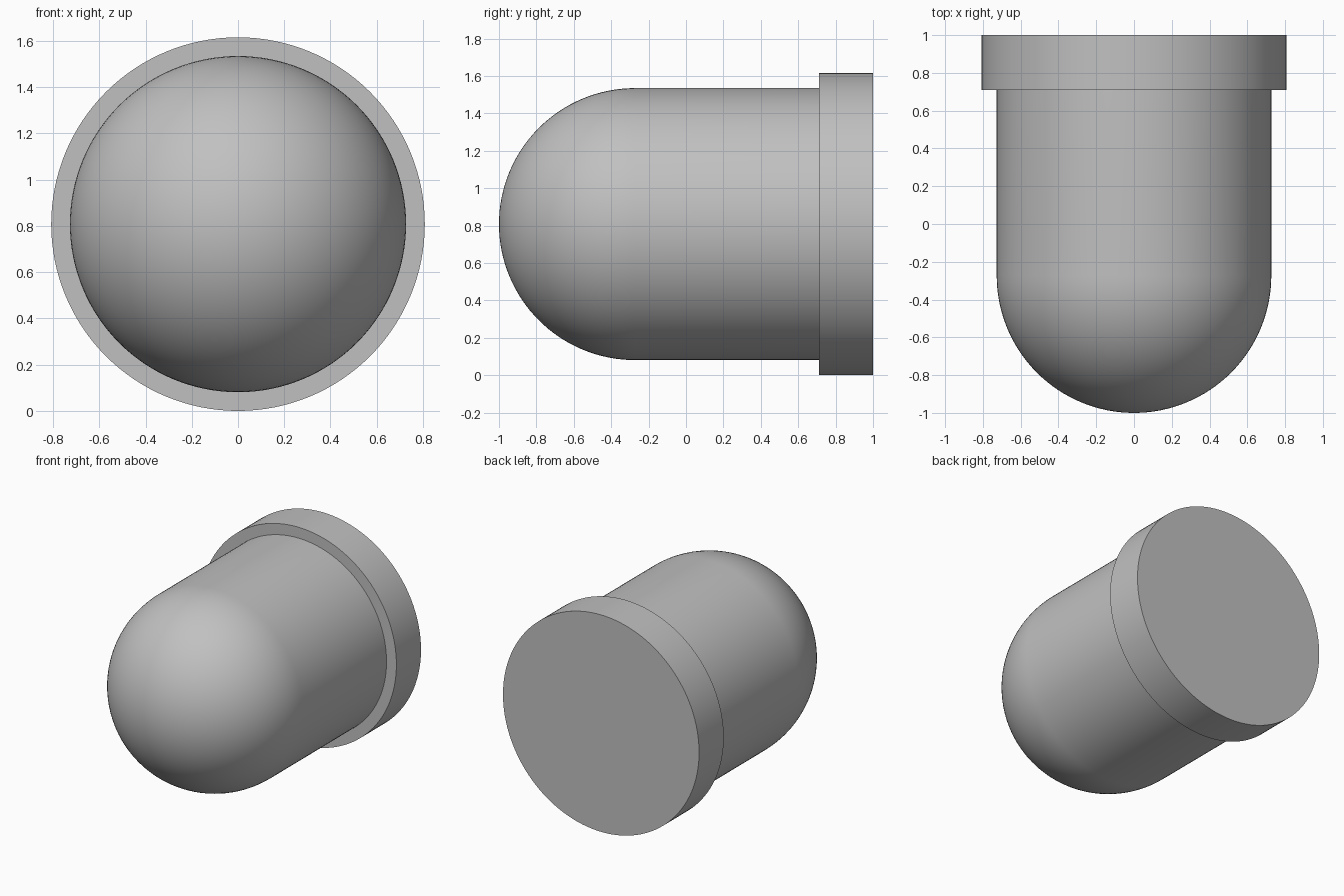
import bpy
import bmesh
from math import sin, cos, pi, radians
from mathutils import Vector

cube = bpy.data.objects.get("Cube")
if cube:
    bpy.data.objects.remove(cube, do_unlink=True)

SEGMENTS = 128
BODY_R, RIM_R = 0.727, 0.808
RIM_FRONT, BACK, NOSE = 0.71, 1.0, -1.0

grey = bpy.data.materials.new("neutral grey")
grey.use_nodes = True
colour = (0.53, 0.53, 0.53, 1)
grey.diffuse_color = colour
grey.node_tree.nodes["Principled BSDF"].inputs["Base Color"].default_value = colour


def lathe(name, profile):
    """Revolve (radius, y) points around the horizontal y axis."""
    bm = bmesh.new()
    verts = [bm.verts.new((r, y, 0)) for r, y in profile]
    edges = [bm.edges.new(pair) for pair in zip(verts, verts[1:])]
    bmesh.ops.spin(bm, geom=verts + edges, cent=Vector(), axis=Vector((0, 1, 0)),
                   angle=2 * pi, steps=SEGMENTS)
    bmesh.ops.remove_doubles(bm, verts=bm.verts, dist=0.0001)
    bmesh.ops.recalc_face_normals(bm, faces=bm.faces)
    mesh = bpy.data.meshes.new(name)
    bm.to_mesh(mesh)
    bm.free()
    mesh.materials.append(grey)
    obj = bpy.data.objects.new(name, mesh)
    obj.location.z = RIM_R
    bpy.context.collection.objects.link(obj)
    bpy.ops.object.select_all(action="DESELECT")
    obj.select_set(True)
    bpy.context.view_layer.objects.active = obj
    bpy.ops.object.shade_smooth_by_angle(angle=radians(30))
    return obj


# Domed body: hemisphere nose running into a straight barrel
steps = 32
dome = [(BODY_R * sin(pi / 2 * i / steps),
         NOSE + BODY_R - BODY_R * cos(pi / 2 * i / steps)) for i in range(steps + 1)]
lathe("domed_body", dome + [(BODY_R, RIM_FRONT)])

# Base rim: stepped ring with a flat closed back
lathe("base_rim", [(BODY_R, RIM_FRONT), (RIM_R, RIM_FRONT), (RIM_R, BACK), (0, BACK)])
